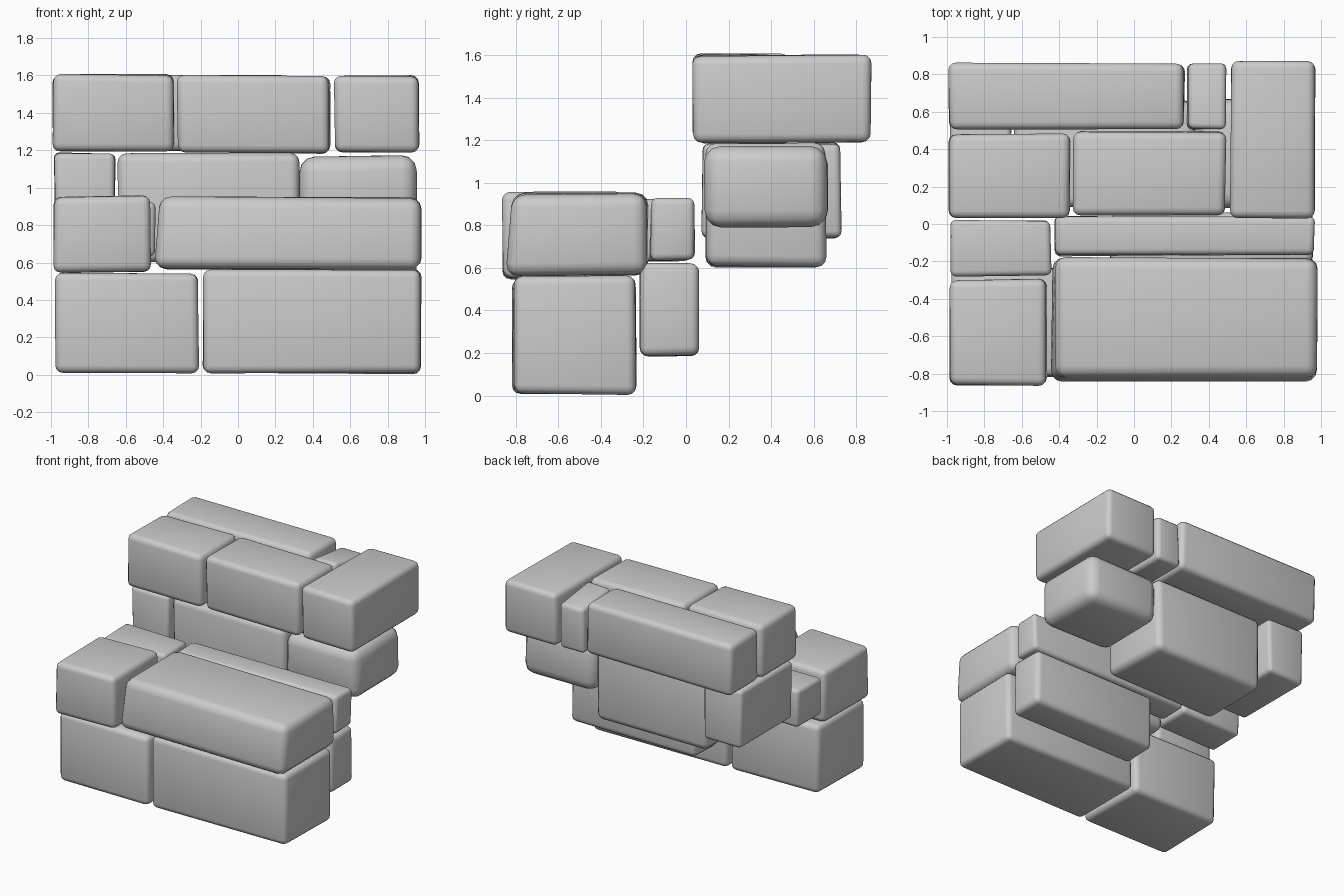
import bpy, bmesh, random
from math import radians

if "Cube" in bpy.data.objects:
    bpy.data.objects.remove(bpy.data.objects["Cube"])

random.seed(4)


def stone(name, x, y, z, bevel=0.04, jitter=0.012, moves=()):
    """Hewn block filling the given ranges; moves shifts single corners (sx, sy, sz, offset)."""
    bm = bmesh.new()
    bmesh.ops.create_cube(bm, size=2)
    for v in bm.verts:
        sign = [1 if c > 0 else -1 for c in v.co]
        for i, (lo, hi) in enumerate((x, y, z)):
            edge = hi if sign[i] > 0 else lo
            v.co[i] = edge - sign[i] * random.uniform(0, jitter)
        for sx, sy, sz, off in moves:
            if all(want in (0, s) for want, s in zip((sx, sy, sz), sign)):
                for i in range(3):
                    v.co[i] += off[i]
    bmesh.ops.bevel(bm, geom=bm.edges[:], offset=bevel, segments=3,
                    profile=0.5, affect='EDGES', clamp_overlap=True)
    mesh = bpy.data.meshes.new(name)
    bm.to_mesh(mesh)
    bm.free()
    obj = bpy.data.objects.new(name, mesh)
    bpy.context.collection.objects.link(obj)
    for o in bpy.context.selected_objects:
        o.select_set(False)
    bpy.context.view_layer.objects.active = obj
    obj.select_set(True)
    bpy.ops.object.shade_smooth_by_angle(angle=radians(40))


# Lowest step
stone("base_stone_left", (-0.98, -0.205), (-0.82, -0.23), (0.005, 0.55))
stone("base_stone_right", (-0.195, 0.985), (-0.815, -0.23), (0.0, 0.565))
stone("base_rear_stone", (-0.13, 0.96), (-0.225, 0.065), (0.18, 0.625))

# Second step, front and rear stones
stone("step_stone_left", (-0.99, -0.46), (-0.87, -0.29), (0.545, 0.96))
stone("step_stone_right", (-0.45, 0.985), (-0.85, -0.175), (0.56, 0.955), 0.06,
      moves=[(-1, 0, 1, (0.03, 0, 0)), (0, -1, 1, (0, 0.03, 0))])
stone("step_rear_stone_left", (-0.985, -0.44), (-0.285, 0.025), (0.63, 0.93), 0.03)
stone("step_rear_stone_right", (-0.43, 0.97), (-0.175, 0.05), (0.63, 0.93), 0.03)

# Supporting course under the top step
stone("support_stone_left", (-0.985, -0.65), (0.07, 0.735), (0.735, 1.19), 0.03)
stone("support_stone_middle", (-0.645, 0.33), (0.085, 0.665), (0.60, 1.19), 0.05)
stone("support_stone_right", (0.325, 0.965), (0.08, 0.67), (0.785, 1.175), 0.08)

# Top step
stone("top_stone_left", (-0.995, -0.335), (0.025, 0.49), (1.19, 1.61))
stone("top_stone_middle", (-0.33, 0.495), (0.045, 0.50), (1.18, 1.605))
stone("top_stone_right", (0.51, 0.975), (0.025, 0.875), (1.18, 1.605))
stone("top_rear_stone_long", (-0.995, 0.275), (0.50, 0.865), (1.19, 1.605))
stone("top_rear_stone_small", (0.28, 0.495), (0.50, 0.86), (1.19, 1.59), 0.03,
      moves=[(0, 1, 1, (0, 0, -0.04))])
